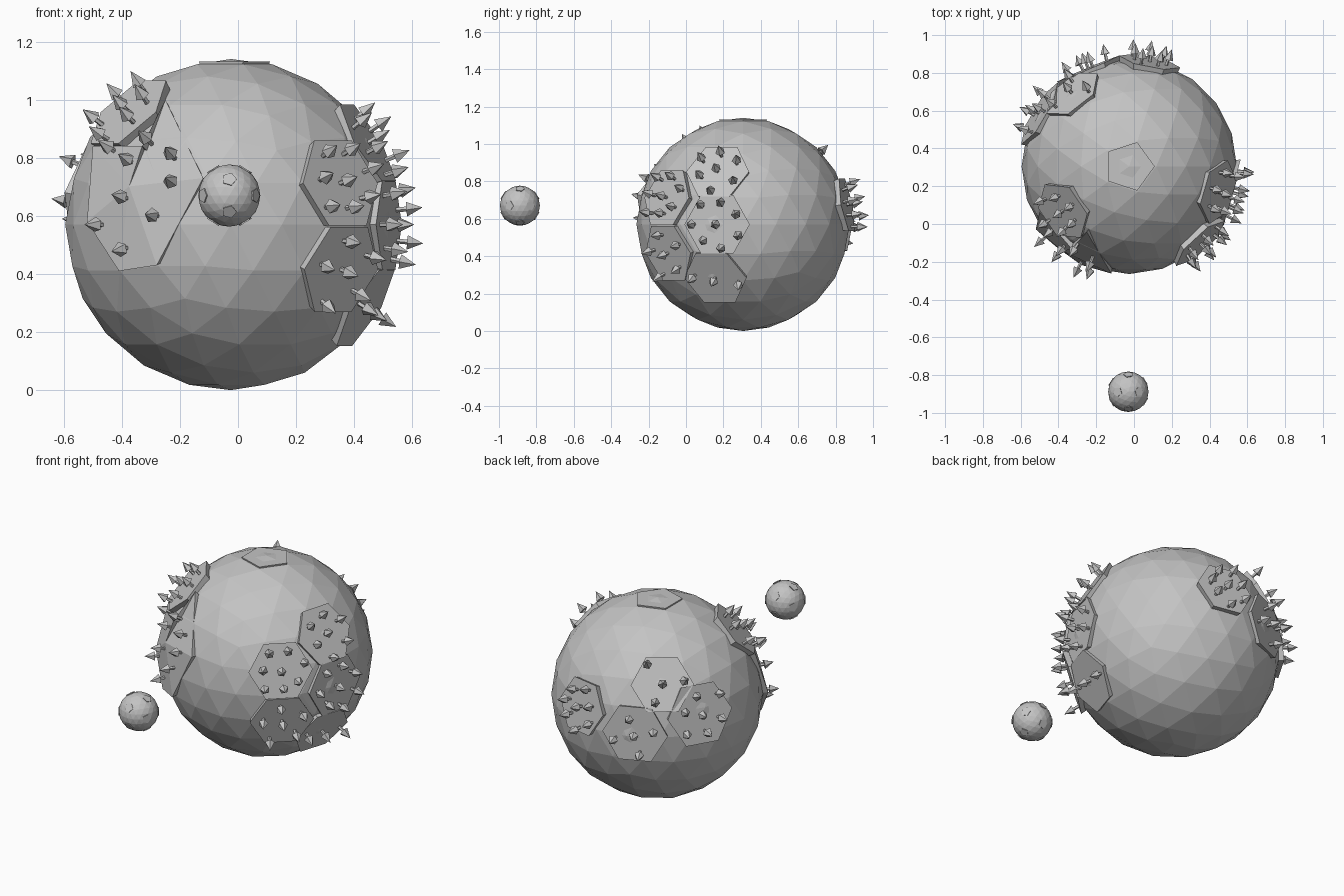
import bpy, bmesh, math, random
from mathutils import Vector, Matrix

random.seed(4)
if "Cube" in bpy.data.objects:
    bpy.data.objects.remove(bpy.data.objects["Cube"], do_unlink=True)

R = 0.57
PLANET = Vector((-0.025, 0.305, R))
MOON = Vector((-0.03, -0.888, 0.67))
MOON_R = 0.107

grey = bpy.data.materials.new("stone grey")
grey.diffuse_color = (0.55, 0.55, 0.55, 1)
grey.use_nodes = True
grey.node_tree.nodes["Principled BSDF"].inputs["Base Color"].default_value = (0.55, 0.55, 0.55, 1)


def finish(name, bm):
    bmesh.ops.recalc_face_normals(bm, faces=bm.faces)
    mesh = bpy.data.meshes.new(name)
    bm.to_mesh(mesh)
    bm.free()
    mesh.materials.append(grey)
    obj = bpy.data.objects.new(name, mesh)
    bpy.context.collection.objects.link(obj)
    return obj


def ball(name, centre, radius):
    bm = bmesh.new()
    bmesh.ops.create_icosphere(bm, subdivisions=3, radius=radius,
                               matrix=Matrix.Translation(centre))
    finish(name, bm)


def slab(bm, centre, corners, middle, depth):
    """Raised tile: fan top and walls running towards the ball centre."""
    top = [bm.verts.new(centre + c) for c in corners]
    low = [bm.verts.new(centre + c * depth) for c in corners]
    hub = bm.verts.new(centre + middle)
    n = len(top)
    for i in range(n):
        j = (i + 1) % n
        bm.faces.new((top[i], top[j], hub))
        bm.faces.new((top[j], top[i], low[i], low[j]))
    bm.faces.new(low)


def frame(direction):
    d = direction.normalized()
    if abs(d.z) > 0.999:
        return Vector((1, 0, 0)), Vector((0, d.z, 0)), d
    side = Vector((0, 0, 1)).cross(d).normalized()
    return side, d.cross(side), d


def tile(bm, centre, direction, height, radius, sides=6, depth=0.88):
    side, up, d = frame(direction)
    corners = []
    for i in range(sides):
        a = math.tau * i / sides
        corners.append(d * height + (side * math.cos(a) + up * math.sin(a)) * radius)
    slab(bm, centre, corners, d * height, depth)


def tree(bm, offset):
    """Thin trunk with a pointed crown, growing away from the planet."""
    d = offset.normalized()
    turn = d.to_track_quat('Z', 'Y').to_matrix().to_4x4()
    spin = Matrix.Rotation(random.uniform(0, math.tau), 4, 'Z')
    for low, length, r1, r2 in ((-0.01, 0.05, 0.009, 0.009), (0.035, 0.055, 0.027, 0)):
        place = Matrix.Translation(PLANET + offset + d * (low + length / 2))
        bmesh.ops.create_cone(bm, cap_ends=True, segments=5, radius1=r1, radius2=r2,
                              depth=length, matrix=place @ turn @ spin)


def front_dir(x, z, radius):
    x, z = x - PLANET.x, z - PLANET.z
    return Vector((x, -math.sqrt(max(radius ** 2 - x * x - z * z, 0)), z))


ball("planet", PLANET, R)
ball("moon", MOON, MOON_R)

# Hexagonal land tiles: direction, height, radius, number of trees
lands = {
    "east_upper_land": ((.47, -.135, .28), .567, .175, 7),
    "east_middle_land": ((.55, -.14, 0), .562, .18, 8),
    "east_lower_land": ((.47, -.15, -.29), .566, .175, 3),
    "southeast_upper_land": ((.37, -.4, .14), .574, .175, 8),
    "southeast_lower_land": ((.37, -.39, -.15), .574, .175, 6),
    "north_land": ((.188, .964, .183), .575, .165, 8),
    "northwest_upper_land": ((-.535, .682, .493), .565, .17, 4),
    "northwest_lower_land": ((-.385, .921, .026), .562, .18, 5),
    "west_land": ((-.843, .496, .195), .563, .19, 7),
    "southwest_upper_land": ((-.61, -.41, .67), .575, .17, 7),
}
forest = bmesh.new()
for name, (direction, height, radius, count) in lands.items():
    bm = bmesh.new()
    direction = Vector(direction)
    tile(bm, PLANET, direction, height, radius)
    finish(name, bm)
    # One tree in the middle and the rest in a loose ring
    side, up, d = frame(direction)
    start = random.uniform(0, math.tau)
    for i in range(count):
        a = start + math.tau * i / max(count - 1, 1)
        reach = radius * random.uniform(0.5, 0.75) if i else 0
        tree(forest, d * height + (side * math.cos(a) + up * math.sin(a)) * reach)

# Broad land on the southwest face
outline = ((-.25, 1.0), (-.12, .73), (-.28, .43), (-.41, .41),
           (-.52, .58), (-.5, .84), (-.33, .84))
corners = [front_dir(x, z, R + 0.027) for x, z in outline]
middle = sum(corners, Vector()).normalized() * (R + 0.015)
bm = bmesh.new()
slab(bm, PLANET, corners, middle, 0.88)
finish("southwest_broad_land", bm)
for x, z in ((-.36, .78), (-.3, .85), (-.22, .8), (-.22, .71), (-.38, .66),
             (-.28, .6), (-.46, .57), (-.38, .49), (-.42, .82)):
    tree(forest, front_dir(x, z, R))
finish("forest", forest)

# Pentagonal cap at the pole
bm = bmesh.new()
tile(bm, PLANET, Vector((0, 0, 1)), 0.562, 0.135, 5, 0.94)
finish("polar_cap", bm)

# Twelve small raised pentagons on the moon
bm = bmesh.new()
for a in (-0.526, 0.526):
    for b in (-0.851, 0.851):
        for d in ((0, b, a), (a, 0, b), (b, a, 0)):
            tile(bm, MOON, Vector(d), MOON_R + 0.001, 0.026, 5)
finish("moon_plates", bm)
